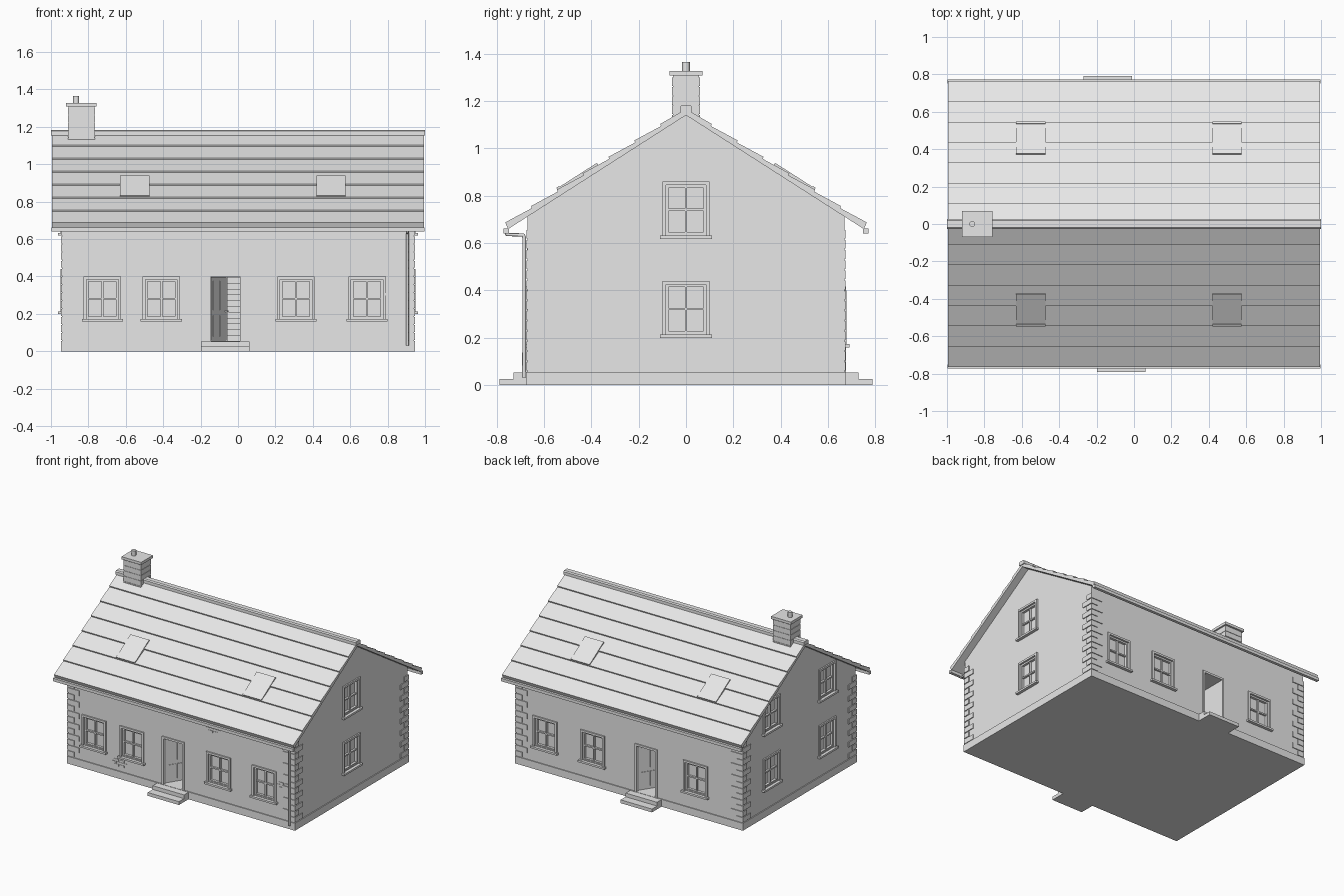
import bpy, bmesh, math
from mathutils import Matrix, Vector

if "Cube" in bpy.data.objects:
    bpy.data.objects.remove(bpy.data.objects["Cube"], do_unlink=True)

grey = bpy.data.materials.new("plain_grey")
grey.use_nodes = True
grey.diffuse_color = (0.8, 0.8, 0.8, 1)
grey.node_tree.nodes["Principled BSDF"].inputs["Base Color"].default_value = (0.8, 0.8, 0.8, 1)

WX, WY = 0.94, 0.67          # wall half sizes
PEAK, SLOPE = 1.145, 0.64    # underside of the roof
PITCH = math.atan(SLOPE)


def add_box(bm, lo, hi, m=Matrix()):
    lo, hi = Vector(lo), Vector(hi)
    size = hi - lo
    bmesh.ops.create_cube(bm, size=1, matrix=m @ Matrix.Translation((lo + hi) / 2)
                          @ Matrix.Diagonal((*size, 1)))


def finish(name, bm):
    mesh = bpy.data.meshes.new(name)
    bmesh.ops.recalc_face_normals(bm, faces=bm.faces[:])
    bm.to_mesh(mesh)
    bm.free()
    mesh.materials.append(grey)
    ob = bpy.data.objects.new(name, mesh)
    bpy.context.collection.objects.link(ob)
    return ob


def boxes(name, parts, m=Matrix()):
    bm = bmesh.new()
    for lo, hi in parts:
        add_box(bm, lo, hi, m)
    return finish(name, bm)


def prism(name, profile, half):
    """Extrude a y-z profile along x."""
    bm = bmesh.new()
    face = bm.faces.new([bm.verts.new((-half, y, z)) for y, z in profile])
    ext = bmesh.ops.extrude_face_region(bm, geom=[face])
    moved = [v for v in ext["geom"] if isinstance(v, bmesh.types.BMVert)]
    bmesh.ops.translate(bm, verts=moved, vec=(2 * half, 0, 0))
    return finish(name, bm)


def facing(side, along, z=0):
    """Frame on a wall: local -y points outward."""
    angle = {"front": 0, "right": 90, "back": 180, "left": -90}[side]
    dist = WY if side in ("front", "back") else WX
    rot = Matrix.Rotation(math.radians(angle), 4, "Z")
    pos = rot @ Vector((0, -dist, z))
    pos += Vector((along, 0, 0)) if side in ("front", "back") else Vector((0, along, 0))
    return Matrix.Translation(pos) @ rot


def frame_parts(w, z0, z1, t, y0, y1):
    return [((-w, y0, z0), (-w + t, y1, z1)), ((w - t, y0, z0), (w, y1, z1)),
            ((-w + t, y0, z1 - t), (w - t, y1, z1))]


# Walls with gables
eave = PEAK - SLOPE * WY
walls = prism("walls", [(-WY, 0), (WY, 0), (WY, eave), (0, PEAK), (-WY, eave)], WX)

windows = [("front", x, 0.17) for x in (-0.725, -0.41, 0.31, 0.69)]
windows += [("back", x, 0.17) for x in (0.7, 0.305, -0.55)]
windows += [("right", 0, z) for z in (0.21, 0.63)]
windows += [("left", y, z) for y in (-0.33, 0.33) for z in (0.21, 0.63)]
doors = [("front", -0.0675, 0.5), ("back", -0.14, 0.3)]

# Openings for windows and doors
cut = bmesh.new()
for side, along, z in windows:
    add_box(cut, (-0.085, -0.05, 0.01), (0.085, 0.022, 0.215), facing(side, along, z))
for side, along, depth in doors:
    add_box(cut, (-0.078, -0.05, 0.055), (0.078, depth, 0.4), facing(side, along))
cutter = finish("opening_cutter", cut)
cutter.hide_render = True
mod = walls.modifiers.new("openings", "BOOLEAN")
mod.object = cutter
mod.solver = "EXACT"
bpy.context.view_layer.objects.active = walls
bpy.ops.object.modifier_apply(modifier=mod.name)
bpy.data.objects.remove(cutter, do_unlink=True)

# Windows: frame, sash bars and sill
for side, along, z in windows:
    parts = frame_parts(0.1, 0.0, 0.23, 0.015, -0.01, 0.02)
    parts += frame_parts(0.085, 0.0, 0.215, 0.012, 0.004, 0.024)
    parts += [((-0.085, 0.004, 0.0), (0.085, 0.024, 0.017)),
              ((-0.005, 0.008, 0.01), (0.005, 0.024, 0.21)),
              ((-0.08, 0.008, 0.106), (0.08, 0.024, 0.116)),
              ((-0.11, -0.022, -0.012), (0.11, 0.01, 0.002))]
    boxes(side + "_window", parts, facing(side, along, z))

# Doors: frame, open leaf and steps
for side, along, depth in doors:
    m = facing(side, along)
    boxes(side + "_door_frame", frame_parts(0.0925, 0.05, 0.415, 0.015, -0.008, 0.02), m)
    hinge = m @ Matrix.Translation((-0.076, 0.02, 0)) @ Matrix.Rotation(math.radians(57), 4, "Z")
    leaf = [((0, 0, 0.058), (0.15, 0.012, 0.398))]
    leaf += [((x, -0.004, z), (x + 0.05, 0.016, z + h))
             for x in (0.018, 0.082) for z, h in ((0.08, 0.11), (0.22, 0.155))]
    leaf += [((0.138, -0.015, 0.21), (0.146, 0.027, 0.218))]
    boxes(side + "_door", leaf, hinge)
    boxes(side + "_door_steps", [((-0.13, -0.12, 0), (0.13, 0.01, 0.025)),
                                 ((-0.13, -0.06, 0.025), (0.13, 0.01, 0.053))], m)

# Inner stairs behind the front door
boxes("inner_stairs", [((-0.06, -0.5 + 0.03 * i, 0.05), (0.01, -0.17, 0.086 + 0.031 * i))
                       for i in range(11)])

# Plinth
boxes("plinth", [((-0.947, -0.677, 0), (0.947, 0.677, 0.055))])

# Corner stones, alternately long and short
stones = []
for sx in (-1, 1):
    for sy in (-1, 1):
        for i in range(14):
            lx, ly = (0.1, 0.05) if i % 2 else (0.055, 0.095)
            z = 0.06 + 0.043 * i
            xs = sorted((sx * 0.946, sx * (0.946 - lx)))
            ys = sorted((sy * 0.676, sy * (0.676 - ly)))
            stones.append(((xs[0], ys[0], z), (xs[1], ys[1], z + 0.037)))
boxes("corner_stones", stones)

# Small patches of bare brick on the front wall
bricks = []
for px, pz in ((-0.56, 0.09), (0.22, 0.55), (0.81, 0.28)):
    for row in range(3):
        for col in range(2 + row % 2):
            x, z = px + 0.045 * col - 0.022 * (row % 2), pz + 0.018 * row
            bricks.append(((x, -0.673, z), (x + 0.04, -0.66, z + 0.014)))
boxes("bare_bricks", bricks)

# Roof slopes with overlapping tile rows
ROWS, REACH = 7, 0.765
for name, s in (("front", -1), ("back", 1)):
    top = [(0, PEAK + 0.022)]
    for i in range(1, ROWS + 1):
        y = REACH * i / ROWS
        z = PEAK + 0.018 - (SLOPE - 0.005) * y
        top.append((s * y, z + 0.01))
        if i < ROWS:
            top.append((s * (y - 0.003), z + 0.001))
    prism(name + "_roof", top + [(s * 0.753, PEAK - SLOPE * 0.753 - 0.004), (0, PEAK - 0.004)], 0.994)
    # Bargeboards under the roof edge
    board = prism(name + "_gutter", [(s * 0.75, 0.64), (s * 0.772, 0.64),
                                     (s * 0.772, 0.662), (s * 0.75, 0.662)], 0.997)
    # Skylights
    for x in (-0.5525, 0.4975):
        y = -0.455
        m = Matrix.Rotation(math.pi if s > 0 else 0, 4, "Z")
        at = Matrix.Translation((-s * x, y, PEAK + 0.026 + SLOPE * y)) if s < 0 else \
            Matrix.Translation((-x, y, PEAK + 0.026 + SLOPE * y))
        tilt = Matrix.Rotation(PITCH, 4, "X")
        boxes(name + "_skylight", [((-0.078, -0.098, -0.02), (0.078, 0.098, 0.008)),
                                   ((-0.078, -0.104, -0.01), (0.078, -0.09, 0.012))], m @ at @ tilt)

# Ridge cap
prism("ridge_cap", [(-0.026, 1.155), (0.026, 1.155), (0.026, 1.177), (0.018, 1.184),
                    (-0.018, 1.184), (-0.026, 1.177)], 1.0)

# Chimney with brick courses, cap and pot
stack = [((-0.907, -0.056, 1.1), (-0.768, 0.056, 1.315))]
stack += [((-0.91, -0.059, z), (-0.765, 0.059, z + 0.036)) for z in (1.105, 1.145, 1.185, 1.225, 1.265)]
stack += [((-0.92, -0.07, 1.308), (-0.756, 0.07, 1.328))]
boxes("chimney", stack)
bm = bmesh.new()
bmesh.ops.create_cone(bm, cap_ends=True, segments=20, radius1=0.016, radius2=0.016, depth=0.05,
                      matrix=Matrix.Translation((-0.865, 0, 1.34)))
pot = finish("chimney_pot", bm)

# Downpipe from the front gutter
curve = bpy.data.curves.new("downpipe", "CURVE")
curve.dimensions = "3D"
curve.bevel_depth = 0.008
curve.bevel_resolution = 2
path = [(-0.76, 0.645), (-0.757, 0.636), (-0.69, 0.634), (-0.685, 0.625), (-0.685, 0.03)]
spline = curve.splines.new("POLY")
spline.points.add(len(path) - 1)
for p, (y, z) in zip(spline.points, path):
    p.co = (0.905, y, z, 1)
curve.use_fill_caps = True
curve.materials.append(grey)
bpy.context.collection.objects.link(bpy.data.objects.new("downpipe", curve))

# Smooth the round pot, keeping its rim sharp
bpy.ops.object.select_all(action="DESELECT")
pot.select_set(True)
bpy.context.view_layer.objects.active = pot
bpy.ops.object.shade_smooth_by_angle()
